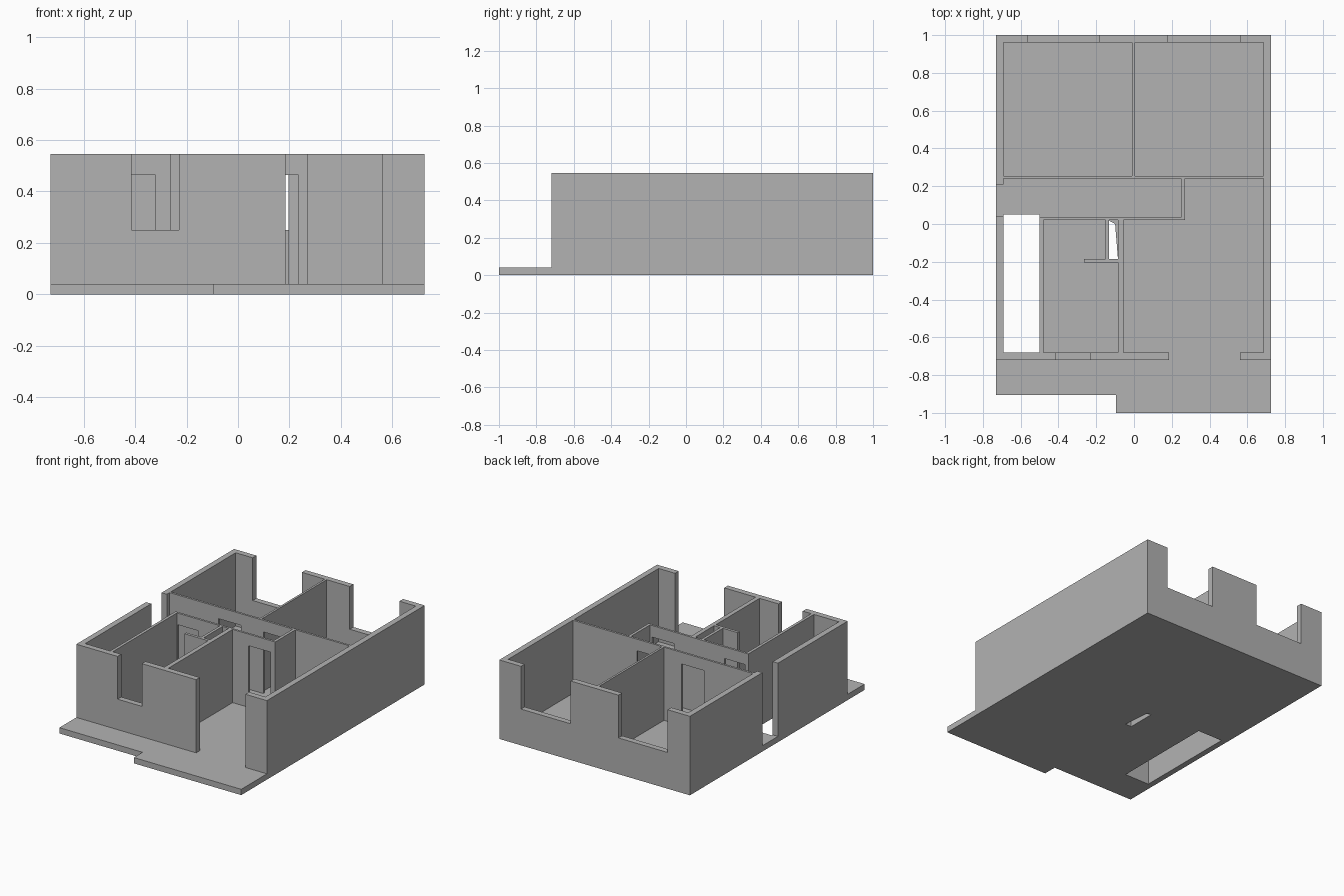
import bpy
import bmesh
from mathutils import Vector

cube = bpy.data.objects.get("Cube")
if cube:
    bpy.data.objects.remove(cube, do_unlink=True)

grey = bpy.data.materials.new("plain_grey")
grey.use_nodes = True
tone = (0.448, 0.448, 0.448, 1)
grey.diffuse_color = tone
grey.node_tree.nodes["Principled BSDF"].inputs["Base Color"].default_value = tone

FLOOR, TOP = 0.04, 0.545      # slab top and wall top
DOOR, SILL = 0.465, 0.25      # door head and window sill


def prism(name, outline, offset):
    """Extrude a flat outline along the offset vector."""
    bm = bmesh.new()
    face = bm.faces.new([bm.verts.new(p) for p in outline])
    grown = bmesh.ops.extrude_face_region(bm, geom=[face])["geom"]
    moved = [g for g in grown if isinstance(g, bmesh.types.BMVert)]
    bmesh.ops.translate(bm, verts=moved, vec=Vector(offset))
    bmesh.ops.recalc_face_normals(bm, faces=bm.faces)
    mesh = bpy.data.meshes.new(name)
    bm.to_mesh(mesh)
    bm.free()
    mesh.materials.append(grey)
    ob = bpy.data.objects.new(name, mesh)
    bpy.context.collection.objects.link(ob)
    return ob


def wall_x(name, x0, x1, y0, y1, doors=(), windows=()):
    """Wall running along x; doors notch the bottom, windows the top."""
    pts = [(x0, FLOOR)]
    for a, b in doors:
        pts += [(a, FLOOR), (a, DOOR), (b, DOOR), (b, FLOOR)]
    pts += [(x1, FLOOR), (x1, TOP)]
    for a, b in reversed(windows):
        pts += [(b, TOP), (b, SILL), (a, SILL), (a, TOP)]
    pts.append((x0, TOP))
    return prism(name, [(x, y0, z) for x, z in pts], (0, y1 - y0, 0))


def wall_y(name, x0, x1, y0, y1):
    """Solid wall running along y."""
    return wall_x(name, x0, x1, y0, y1)


# Floor slab with its stepped front edge
outline = [(-0.73, -0.905), (-0.095, -0.905), (-0.095, -1), (0.725, -1), (0.725, 1), (-0.73, 1)]
floor = prism("floor_slab", [(x, y, 0) for x, y in outline], (0, 0, FLOOR))

# Light well and small shaft cut through the slab
holes = {
    "light_well": [(-0.69, -0.68), (-0.5, -0.68), (-0.5, 0.05), (-0.69, 0.05)],
    "shaft": [(-0.132, -0.185), (-0.085, -0.185), (-0.1, 0.0), (-0.132, 0.018)],
}
for name, pts in holes.items():
    cutter = prism(name + "_cutter", [(x, y, -0.1) for x, y in pts], (0, 0, 0.3))
    cutter.hide_render = True
    mod = floor.modifiers.new(name, "BOOLEAN")
    mod.operation = "DIFFERENCE"
    mod.solver = "EXACT"
    mod.object = cutter
    bpy.context.view_layer.objects.active = floor
    bpy.ops.object.modifier_apply(modifier=mod.name)
    bpy.data.objects.remove(cutter, do_unlink=True)

# Outer walls
wall_x("back_wall", -0.73, 0.725, 0.96, 1, windows=[(-0.56, -0.185), (0.18, 0.56)])
wall_x("front_wall", -0.73, 0.185, -0.72, -0.68, windows=[(-0.415, -0.23)])
wall_x("front_corner_wall", 0.56, 0.725, -0.72, -0.68)
wall_y("left_side_wall", 0.685, 0.725, -0.68, 0.96)
wall_y("right_side_wall_front", -0.73, -0.69, -0.68, 0.04)
wall_y("right_side_wall_back", -0.73, -0.69, 0.21, 0.96)

# Corridor walls with their doorways
wall_x("corridor_back_wall", -0.69, 0.685, 0.24, 0.255, doors=[(-0.315, -0.145), (0.025, 0.197)])
wall_x("corridor_front_wall", -0.5, 0.27, 0.02, 0.035, doors=[(-0.475, -0.32), (0.068, 0.235)])
wall_y("corridor_end_wall", 0.25, 0.27, 0.035, 0.24)

# Room partitions
wall_y("bedroom_partition", -0.01, 0.005, 0.255, 0.96)
wall_y("light_well_wall", -0.5, -0.48, -0.68, 0.02)
wall_y("living_room_partition", -0.085, -0.055, -0.68, 0.02)
wall_y("shaft_side_wall", -0.152, -0.132, -0.185, 0.02)
wall_x("shaft_front_wall", -0.265, -0.085, -0.205, -0.185)
